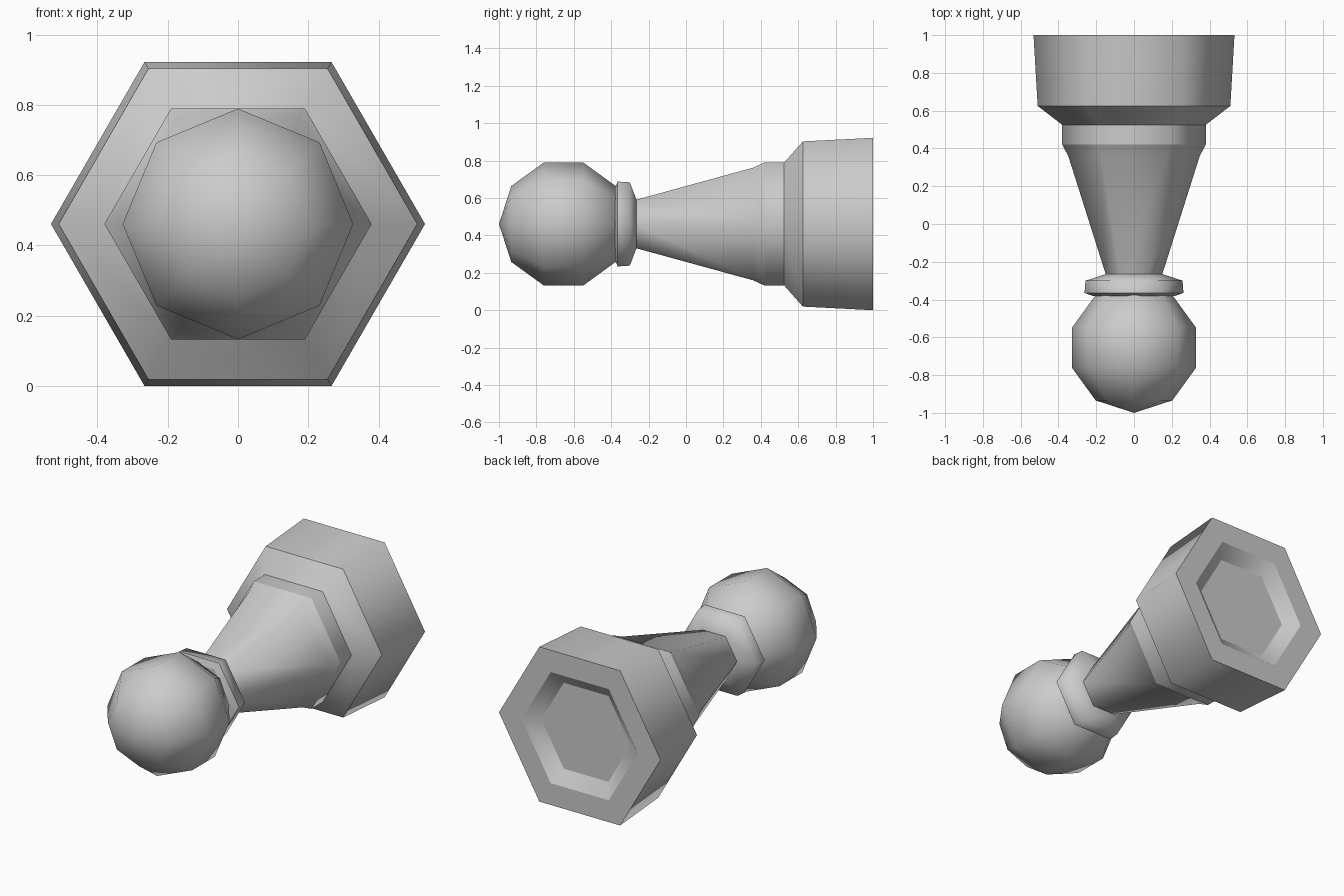
import bpy, bmesh, math
from mathutils import Matrix

if "Cube" in bpy.data.objects:
    bpy.data.objects.remove(bpy.data.objects["Cube"])

CZ = 0.461   # height of the long axis
SIDES = 6


def lathe(name, profile, sharp):
    """Sweep (y, radius) points into a hexagonal body around the y axis.
    sharp holds the indices of rings that keep a hard edge."""
    bm = bmesh.new()
    rings = []
    for y, r in profile:
        rings.append([bm.verts.new((r * math.cos(math.tau * i / SIDES), y,
                                    CZ + r * math.sin(math.tau * i / SIDES)))
                      for i in range(SIDES)])
    for a, b in zip(rings, rings[1:]):
        for i in range(SIDES):
            j = (i + 1) % SIDES
            bm.faces.new((a[i], a[j], b[j], b[i]))
    bm.faces.new(rings[0])
    bm.faces.new(rings[-1])
    for f in bm.faces:
        f.smooth = True
    for k in sharp:
        for i in range(SIDES):
            bm.edges.get((rings[k][i], rings[k][(i + 1) % SIDES])).smooth = False
    bmesh.ops.recalc_face_normals(bm, faces=bm.faces)
    return finish(name, bm)


def finish(name, bm):
    mesh = bpy.data.meshes.new(name)
    bm.to_mesh(mesh)
    bm.free()
    obj = bpy.data.objects.new(name, mesh)
    bpy.context.collection.objects.link(obj)
    return obj


# Pawn body: recessed foot, flared base, band, tapering stem and collar
lathe("body", [
    (0.94, 0.295), (1.0, 0.382), (1.0, 0.532),      # recess and rim
    (0.625, 0.51), (0.525, 0.38),                   # base and shoulder
    (0.42, 0.38), (0.36, 0.348),                    # band
    (-0.265, 0.15),                                 # stem
    (-0.30, 0.257), (-0.365, 0.262), (-0.38, 0.22), # collar
], sharp=(0, 1, 2, 3, 4, 5, 7, 9, 10))

# Ball head: coarse sphere with its poles on the long axis
bm = bmesh.new()
bmesh.ops.create_uvsphere(
    bm, u_segments=8, v_segments=5, radius=0.345,
    matrix=Matrix.Translation((0, -0.655, CZ)) @ Matrix.Rotation(math.radians(90), 4, 'X'))
for f in bm.faces:
    f.smooth = True
finish("head", bm)
